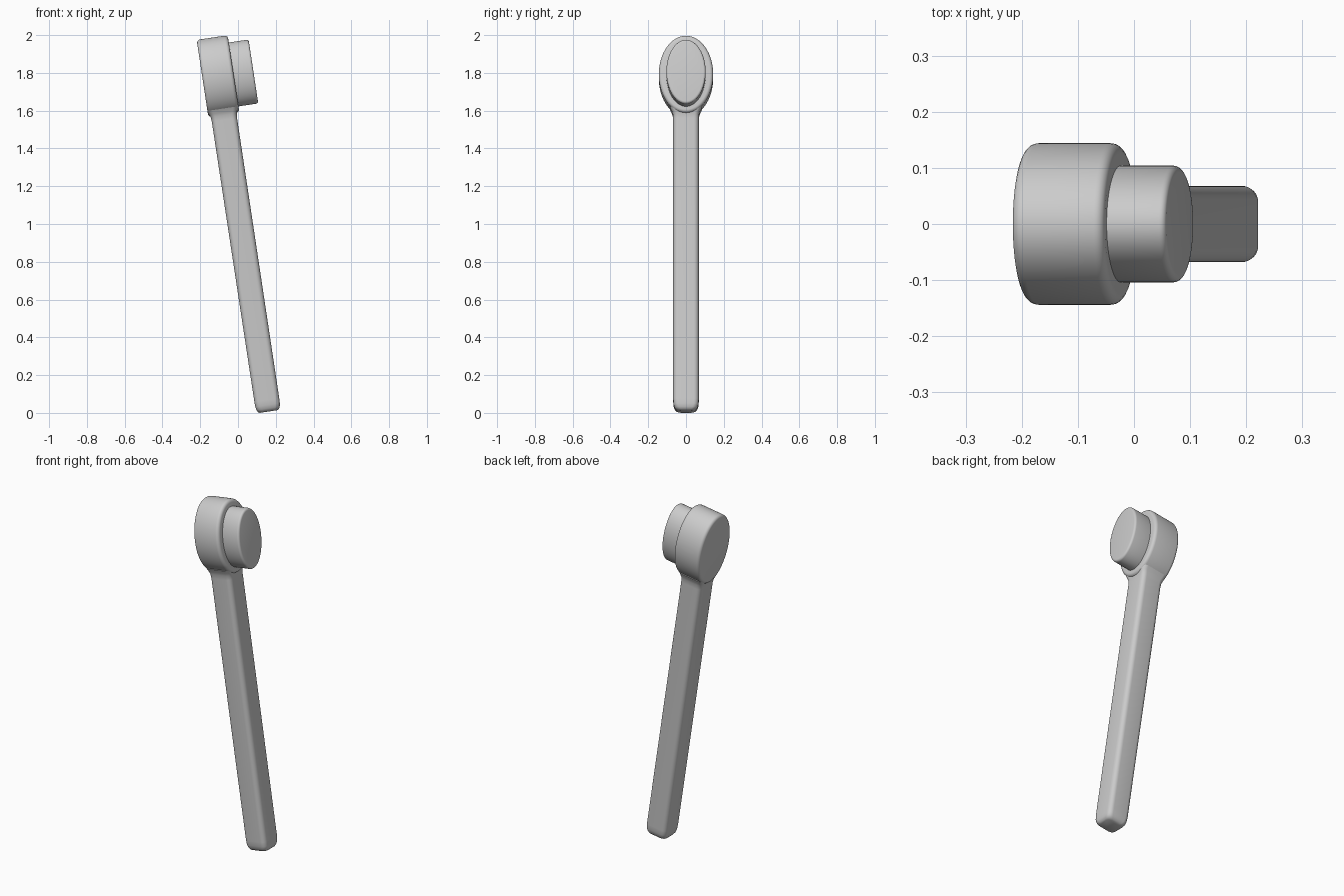
import bpy, bmesh, math

if "Cube" in bpy.data.objects:
    bpy.data.objects.remove(bpy.data.objects["Cube"])

TILT = math.radians(-8.6)   # the whole brush leans towards -x


def loft(name, rings, angle=35):
    """Skin a list of point rings, cap both ends, lean the result."""
    bm = bmesh.new()
    loops = [[bm.verts.new(p) for p in ring] for ring in rings]
    n = len(loops[0])
    for a, b in zip(loops, loops[1:]):
        for i in range(n):
            j = (i + 1) % n
            bm.faces.new((a[i], a[j], b[j], b[i]))
    bm.faces.new(loops[0][::-1])
    bm.faces.new(loops[-1])
    bmesh.ops.recalc_face_normals(bm, faces=bm.faces)
    mesh = bpy.data.meshes.new(name)
    bm.to_mesh(mesh)
    bm.free()
    ob = bpy.data.objects.new(name, mesh)
    bpy.context.collection.objects.link(ob)
    ob.rotation_euler.y = TILT
    bpy.ops.object.select_all(action='DESELECT')
    ob.select_set(True)
    bpy.context.view_layer.objects.active = ob
    bpy.ops.object.shade_smooth_by_angle(angle=math.radians(angle))
    return ob


def rounded_rect(z, hx, hy, cx, r=0.026, seg=6):
    pts = []
    for k, (sx, sy) in enumerate(((1, 1), (-1, 1), (-1, -1), (1, -1))):
        for i in range(seg + 1):
            a = math.pi / 2 * (k + i / seg)
            pts.append((cx + sx * (hx - r) + r * math.cos(a),
                        sy * (hy - r) + r * math.sin(a), z))
    return pts


def oval_disc(name, x0, x1, ry, rz, cz, r, seg=64, steps=5):
    """Elliptical disc along local x with rounded rims."""
    profile = []
    for i in range(steps + 1):
        a = math.pi / 2 * i / steps
        profile.append((x0 + r * (1 - math.sin(a)), r * (1 - math.cos(a))))
    profile = [(x0 + r * (1 - math.cos(math.pi / 2 * i / steps)),
                r * (1 - math.sin(math.pi / 2 * i / steps))) for i in range(steps + 1)]
    profile += [(x0 + x1 - x, inset) for x, inset in reversed(profile)]
    rings = [[(x, (ry - d) * math.cos(2 * math.pi * i / seg),
               cz + (rz - d) * math.sin(2 * math.pi * i / seg)) for i in range(seg)]
             for x, d in profile]
    return loft(name, rings)


# Handle: rounded bar with softened foot and a flared neck
sections = [(-0.017, 0.047, 0.042), (-0.012, 0.056, 0.053), (0.0, 0.0625, 0.061),
            (0.018, 0.0655, 0.066), (0.045, 0.0665, 0.068), (1.545, 0.0675, 0.068),
            (1.57, 0.070, 0.070), (1.585, 0.075, 0.075), (1.605, 0.079, 0.085)]
loft("handle", [rounded_rect(z, hx, hy, 0.161) for z, hx, hy in sections])

# Head and bristle block
oval_disc("head", 0.079, 0.245, 0.144, 0.207, 1.778, 0.018)
oval_disc("bristles", 0.23, 0.351, 0.104, 0.171, 1.775, 0.012)
